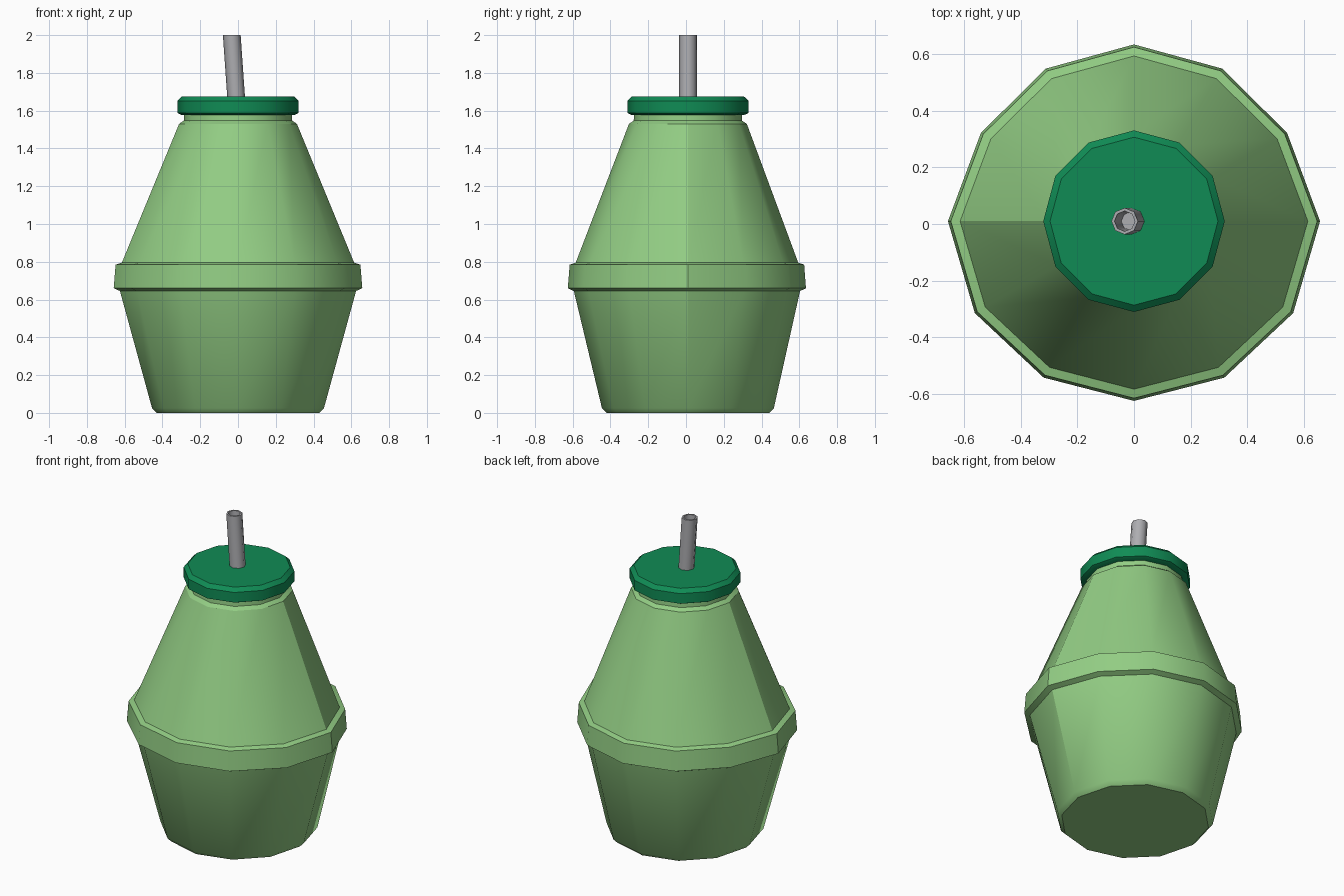
import bpy, bmesh, math

if "Cube" in bpy.data.objects:
    bpy.data.objects.remove(bpy.data.objects["Cube"])

CY = 0.01  # shared axis offset in y


def material(name, rgb):
    m = bpy.data.materials.new(name)
    m.diffuse_color = (*rgb, 1)
    m.use_nodes = True
    m.node_tree.nodes["Principled BSDF"].inputs["Base Color"].default_value = m.diffuse_color
    return m


light_green = material("light green", (0.29, 0.61, 0.23))
dark_green = material("dark green", (0.005, 0.26, 0.09))
grey = material("grey", (0.42, 0.42, 0.44))


def loft(name, rings, mat, angle=40):
    """Skin a list of point rings, capping both ends."""
    bm = bmesh.new()
    loops = [[bm.verts.new(p) for p in ring] for ring in rings]
    n = len(loops[0])
    for a, b in zip(loops, loops[1:]):
        for i in range(n):
            j = (i + 1) % n
            bm.faces.new((a[i], a[j], b[j], b[i]))
    bm.faces.new(loops[0][::-1])
    bm.faces.new(loops[-1])
    bm.normal_update()
    me = bpy.data.meshes.new(name)
    bm.to_mesh(me)
    bm.free()
    me.materials.append(mat)
    ob = bpy.data.objects.new(name, me)
    bpy.context.collection.objects.link(ob)
    bpy.ops.object.select_all(action='DESELECT')
    ob.select_set(True)
    bpy.context.view_layer.objects.active = ob
    bpy.ops.object.shade_smooth_by_angle(angle=math.radians(angle))
    return ob


# Waist outline: radius factor from back (+y) round to front (-y), mirrored
half = [0.95, 0.947, 0.95, 1.0, 0.988, 0.971, 0.966]
factors = half + half[-2:0:-1]


def ring(r, z, w=0.0, cx=0.0, cy=CY, n=12):
    pts = []
    for i in range(n):
        a = math.pi / 2 + 2 * math.pi * i / n
        k = r * (1 + (factors[i] - 1) * w) if w else r
        pts.append((cx + k * math.cos(a), cy + k * math.sin(a), z))
    return pts


# Bottle body: base, lower cone, waist band, upper cone, neck
profile = [(0.43, 0.0, 0), (0.455, 0.025, 0), (0.625, 0.645, 1), (0.658, 0.66, 1),
           (0.648, 0.785, 1), (0.615, 0.795, 1), (0.312, 1.53, 0), (0.287, 1.547, 0),
           (0.284, 1.60, 0)]
loft("bottle_body", [ring(*p) for p in profile], light_green, 32)

# Lid
loft("lid", [ring(0.30, 1.578), ring(0.321, 1.588), ring(0.321, 1.652),
             ring(0.297, 1.675)], dark_green, 32)


# Straw: leaning hollow tube
def straw_ring(r, z):
    return ring(r, z, cx=-0.0105 - 0.0225 * (z - 1.68) / 0.32, n=8)


loft("straw", [straw_ring(0.047, 1.6), straw_ring(0.047, 2.0),
               straw_ring(0.036, 2.0), straw_ring(0.033, 1.7)], grey, 50)
